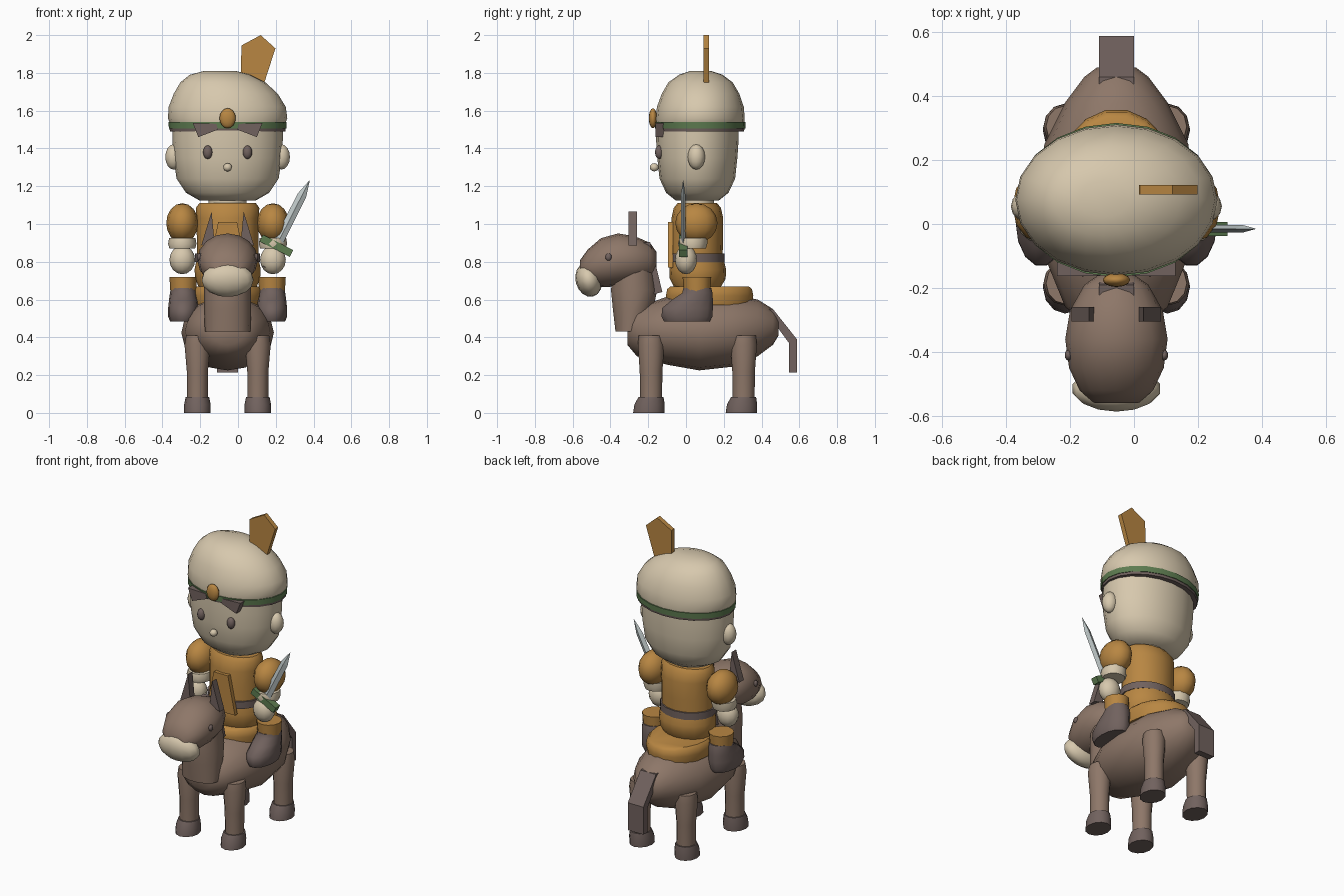
import bpy, bmesh, math
from mathutils import Matrix

CX = -0.055  # symmetry line of rider and mount


def material(name, rgb):
    m = bpy.data.materials.new(name)
    m.diffuse_color = (*rgb, 1)
    return m


CREAM = material("cream", (0.68, 0.58, 0.42))
OCHRE = material("ochre", (0.48, 0.24, 0.055))
BROWN = material("brown", (0.27, 0.185, 0.14))
DARK = material("dark_brown", (0.165, 0.122, 0.112))
GREEN = material("green", (0.11, 0.20, 0.08))
STEEL = material("steel", (0.52, 0.58, 0.58))


def finish(name, bm, mat, smooth=42):
    bmesh.ops.recalc_face_normals(bm, faces=bm.faces)
    mesh = bpy.data.meshes.new(name)
    bm.to_mesh(mesh)
    bm.free()
    mesh.materials.append(mat)
    if smooth:
        for p in mesh.polygons:
            p.use_smooth = True
        mesh.set_sharp_from_angle(angle=math.radians(smooth))
    ob = bpy.data.objects.new(name, mesh)
    bpy.context.collection.objects.link(ob)
    return ob


def loft(name, mat, sections, axis="z", n=14, smooth=42):
    """Skin elliptical rings (t, a, b, ra, rb): a is x; b is y, or z when axis is y."""
    bm = bmesh.new()
    rings = []
    for t, a, b, ra, rb in sections:
        ring = []
        for i in range(n):
            w = 2 * math.pi * i / n
            u, v = a + ra * math.cos(w), b + rb * math.sin(w)
            ring.append(bm.verts.new((u, v, t) if axis == "z" else (u, t, v)))
        rings.append(ring)
    for r, s in zip(rings, rings[1:]):
        for i in range(n):
            j = (i + 1) % n
            bm.faces.new((r[i], r[j], s[j], s[i]))
    bm.faces.new(rings[0])
    bm.faces.new(rings[-1])
    return finish(name, bm, mat, smooth)


def ball(name, mat, c, r, seg=14, rings=8, tilt=0):
    bm = bmesh.new()
    bmesh.ops.create_uvsphere(bm, u_segments=seg, v_segments=rings, radius=1)
    bm.transform(Matrix.Translation(c) @ Matrix.Rotation(tilt, 4, "X") @ Matrix.Diagonal((*r, 1)))
    return finish(name, bm, mat, 60)


def prism(name, mat, pts, lo, hi, axis="y"):
    """Extrude an outline of (x, z) along y, or of (y, z) along x."""
    bm = bmesh.new()
    place = (lambda p, d: (p[0], d, p[1])) if axis == "y" else (lambda p, d: (d, p[0], p[1]))
    a = [bm.verts.new(place(p, lo)) for p in pts]
    b = [bm.verts.new(place(p, hi)) for p in pts]
    bm.faces.new(a)
    bm.faces.new(b)
    for i in range(len(pts)):
        j = (i + 1) % len(pts)
        bm.faces.new((a[i], a[j], b[j], b[i]))
    return finish(name, bm, mat, 0)


# --- mount: body, neck, head ---
loft("mount_body", BROWN, [
    (-0.31, CX, 0.43, 0.09, 0.07), (-0.26, CX, 0.43, 0.16, 0.13),
    (-0.10, CX, 0.435, 0.225, 0.18), (0.07, CX, 0.425, 0.245, 0.20),
    (0.25, CX, 0.435, 0.225, 0.19), (0.38, CX, 0.45, 0.16, 0.15),
    (0.46, CX, 0.455, 0.10, 0.095), (0.49, CX, 0.46, 0.06, 0.05)], "y", 16)
loft("mount_neck", BROWN, [
    (0.43, CX, -0.30, 0.12, 0.075), (0.55, CX, -0.28, 0.125, 0.11),
    (0.65, CX, -0.275, 0.125, 0.125), (0.85, CX, -0.28, 0.11, 0.10)])
loft("mount_head", BROWN, [
    (-0.155, CX, 0.80, 0.05, 0.05), (-0.19, CX, 0.805, 0.10, 0.095),
    (-0.27, CX, 0.81, 0.145, 0.125), (-0.36, CX, 0.81, 0.16, 0.14),
    (-0.45, CX, 0.795, 0.148, 0.13), (-0.52, CX, 0.775, 0.115, 0.09),
    (-0.56, CX, 0.76, 0.07, 0.05)], "y", 16, 60)
ball("mount_muzzle", CREAM, (CX, -0.515, 0.705), (0.14, 0.07, 0.092), tilt=0.25)
prism("mane", DARK, [(-0.235, 0.90), (-0.19, 0.905), (-0.125, 0.64), (-0.20, 0.62)],
      CX - 0.055, CX + 0.055, "x")
prism("tail", DARK, [(0.41, 0.55), (0.46, 0.55), (0.587, 0.39), (0.587, 0.215),
                     (0.545, 0.215), (0.545, 0.37), (0.45, 0.50)],
      CX - 0.055, CX + 0.055, "x")

# --- mount: legs, hooves, eyes, ears ---
for s, side in ((-1, "left"), (1, "right")):
    x = CX + s * 0.16
    for y, end in ((-0.185, "front"), (0.305, "rear")):
        loft(f"mount_{end}_leg_{side}", BROWN, [
            (0.06, x, y, 0.055, 0.058), (0.22, x, y, 0.056, 0.06),
            (0.36, x, y, 0.068, 0.07), (0.41, x, y, 0.06, 0.065)], n=12)
        loft(f"mount_{end}_hoof_{side}", DARK, [
            (0, x, y - 0.012, 0.07, 0.083), (0.045, x, y - 0.008, 0.07, 0.08),
            (0.085, x, y, 0.062, 0.066)], n=12)
    ball(f"mount_eye_{side}", DARK, (CX + s * 0.15, -0.41, 0.825), (0.012, 0.017, 0.02), 10, 6)
    prism(f"mount_ear_{side}", DARK, [(CX + s * 0.07, 0.91), (CX + s * 0.14, 0.885),
                                      (CX + s * 0.085, 1.065)], -0.305, -0.26)

# --- saddle ---
loft("saddle", OCHRE, [
    (0.57, CX, 0.125, 0.18, 0.225), (0.62, CX, 0.125, 0.19, 0.235),
    (0.655, CX, 0.125, 0.185, 0.228), (0.67, CX, 0.125, 0.17, 0.21)], n=18)

# --- rider: torso and clothing ---
loft("tunic_skirt", OCHRE, [
    (0.66, CX, 0.06, 0.15, 0.12), (0.71, CX, 0.062, 0.172, 0.148),
    (0.76, CX, 0.062, 0.175, 0.15), (0.81, CX, 0.06, 0.165, 0.14)], n=16)
loft("belt", DARK, [
    (0.80, CX, 0.055, 0.172, 0.148), (0.845, CX, 0.055, 0.172, 0.148)], n=16)
loft("tunic", OCHRE, [
    (0.80, CX, 0.055, 0.162, 0.138), (0.92, CX, 0.058, 0.163, 0.138),
    (1.03, CX, 0.06, 0.165, 0.137), (1.085, CX, 0.06, 0.168, 0.125),
    (1.11, CX, 0.06, 0.15, 0.105)], n=16)
loft("neck", CREAM, [(1.09, CX, 0.06, 0.10, 0.09), (1.15, CX, 0.06, 0.10, 0.09)])
prism("tunic_front_flap", OCHRE, [(CX - 0.05, 1.01), (CX + 0.05, 1.01),
                                  (CX + 0.10, 0.77), (CX - 0.10, 0.77)], -0.095, -0.07)

# --- rider: arms and legs ---
for s, side in ((-1, "left"), (1, "right")):
    x = CX + s * 0.24
    ball(f"sleeve_{side}", OCHRE, (x, 0.055, 1.005), (0.085, 0.112, 0.105), 12, 8)
    loft(f"cuff_{side}", CREAM, [
        (0.87, x, 0.035, 0.068, 0.07), (0.895, x, 0.035, 0.075, 0.078),
        (0.925, x, 0.04, 0.07, 0.075)], n=12)
    ball(f"hand_{side}", CREAM, (x, 0.0, 0.81), (0.068, 0.058, 0.076), 12, 8)
    x = CX + s * 0.235
    loft(f"trouser_leg_{side}", OCHRE, [
        (0.64, x, 0.058, 0.068, 0.07), (0.72, x, 0.058, 0.073, 0.076)], n=12)
    loft(f"boot_{side}", DARK, [
        (0.485, x, 0.005, 0.07, 0.125), (0.51, x, 0.005, 0.08, 0.138),
        (0.555, x, 0.008, 0.08, 0.138), (0.60, x, 0.035, 0.075, 0.11),
        (0.635, x, 0.06, 0.07, 0.082), (0.66, x, 0.06, 0.066, 0.076)], n=14)

# --- rider: head and face ---
loft("head", CREAM, [
    (1.125, CX, 0.06, 0.15, 0.115), (1.165, CX, 0.06, 0.22, 0.165),
    (1.24, CX, 0.06, 0.27, 0.20), (1.35, CX, 0.06, 0.287, 0.212),
    (1.44, CX, 0.06, 0.292, 0.218), (1.52, CX, 0.06, 0.292, 0.218)], n=20)
ball("nose", CREAM, (CX, -0.168, 1.30), (0.024, 0.024, 0.022), 10, 6)
for s, side in ((-1, "left"), (1, "right")):
    ball(f"ear_{side}", CREAM, (CX + s * 0.285, 0.055, 1.355), (0.045, 0.046, 0.067), 12, 8)
    ball(f"eye_{side}", DARK, (CX + s * 0.105, -0.142, 1.38), (0.025, 0.022, 0.036), 12, 8)
    prism(f"hair_tuft_{side}", DARK, [
        (CX + s * 0.06, 1.53), (CX + s * 0.185, 1.535), (CX + s * 0.155, 1.46),
        (CX + s * 0.05, 1.50)], -0.162, -0.10)

# --- cap, band, jewel, feather ---
loft("cap_rim", DARK, [
    (1.49, CX, 0.075, 0.305, 0.232), (1.51, CX, 0.075, 0.308, 0.236)], n=20)
loft("cap_band", GREEN, [
    (1.505, CX, 0.075, 0.311, 0.239), (1.54, CX, 0.075, 0.313, 0.241)], n=20)
loft("cap", CREAM, [
    (1.535, CX, 0.075, 0.306, 0.234), (1.56, CX, 0.075, 0.316, 0.236),
    (1.62, CX - 0.002, 0.076, 0.310, 0.23), (1.69, CX - 0.01, 0.077, 0.275, 0.205),
    (1.75, CX - 0.025, 0.077, 0.225, 0.17), (1.79, CX - 0.04, 0.078, 0.16, 0.115),
    (1.81, CX - 0.04, 0.078, 0.085, 0.055)], n=20, smooth=60)
ball("cap_jewel", OCHRE, (CX, -0.175, 1.56), (0.043, 0.022, 0.053), 12, 8)
prism("feather", OCHRE, [(0.015, 1.74), (0.018, 1.945), (0.12, 2.0), (0.198, 1.93),
                         (0.14, 1.75)], 0.092, 0.122)

# --- sword, modelled upright then leaned outwards ---
sword = [
    loft("sword_blade", STEEL, [
        (0, 0, 0, 0.026, 0.012), (0.30, 0, 0, 0.024, 0.012),
        (0.388, 0, 0, 0.001, 0.001)], n=4, smooth=0),
    loft("sword_grip", DARK, [(-0.13, 0, 0, 0.018, 0.018), (0, 0, 0, 0.015, 0.015)], n=8),
    prism("sword_guard", GREEN, [(-0.09, -0.02), (0.09, -0.02), (0.09, 0.02),
                                 (-0.09, 0.02)], -0.022, 0.022),
]
lean = Matrix.Translation((0.203, -0.015, 0.885)) @ Matrix.Rotation(math.radians(27), 4, "Y")
for ob in sword:
    ob.data.transform(lean)
